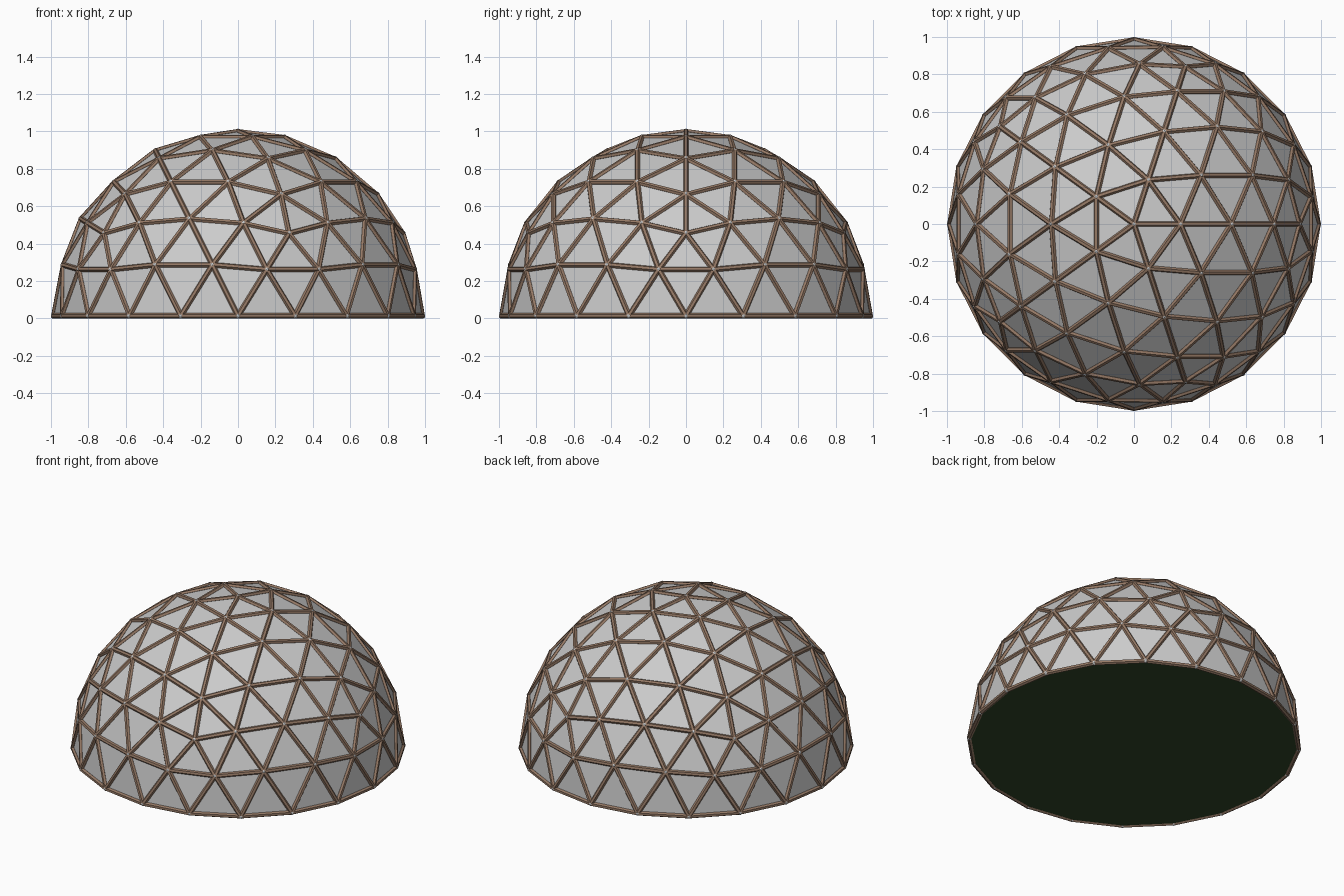
import bpy, bmesh, math
from mathutils import Vector, Matrix

if "Cube" in bpy.data.objects:
    bpy.data.objects.remove(bpy.data.objects["Cube"])

R = 0.986      # node radius of the dome
r = 0.0145     # strut radius
LIFT = 0.0135  # struts of the base ring rest on the ground


def material(name, col):
    m = bpy.data.materials.new(name)
    m.diffuse_color = (*col, 1)
    m.use_nodes = True
    m.node_tree.nodes["Principled BSDF"].inputs["Base Color"].default_value = m.diffuse_color
    return m


def add_object(name, bm, mat=None):
    me = bpy.data.meshes.new(name)
    bm.to_mesh(me)
    bm.free()
    ob = bpy.data.objects.new(name, me)
    bpy.context.collection.objects.link(ob)
    if mat:
        me.materials.append(mat)
    return ob


wood = material("wood", (0.30, 0.19, 0.13))
ground = material("dark_green", (0.03, 0.06, 0.02))

# faceted panels: upper half of a four-frequency icosphere
shell = bmesh.new()
bmesh.ops.create_icosphere(shell, subdivisions=3, radius=R)
low = [v for v in shell.verts if v.co.z < -0.01]
bmesh.ops.delete(shell, geom=low, context='VERTS')
bmesh.ops.translate(shell, verts=shell.verts, vec=(0, 0, LIFT))
edges = [(e.verts[0].co.copy(), e.verts[1].co.copy()) for e in shell.edges]
nodes = [v.co.copy() for v in shell.verts]
add_object("panels", shell)

# hexagonal strut along every edge
struts = bmesh.new()
for a, b in edges:
    d = b - a
    mid = (a + b) / 2
    out = (mid - Vector((0, 0, LIFT))).normalized()
    z = d.normalized()
    side = z.cross(out)
    rot = Matrix((out, side * -1, z)).transposed().to_4x4()
    bmesh.ops.create_cone(struts, cap_ends=True, segments=6, radius1=r, radius2=r,
                          depth=d.length, matrix=Matrix.Translation(mid) @ rot)
add_object("struts", struts, wood)

# small grey hub at every node
hubs = bmesh.new()
for n in nodes:
    bmesh.ops.create_icosphere(hubs, subdivisions=2, radius=r * 1.05,
                               matrix=Matrix.Translation(n))
add_object("hubs", hubs)

# dark floor closing the base
floor = bmesh.new()
bmesh.ops.create_circle(floor, cap_ends=True, segments=20, radius=R,
                        matrix=Matrix.Translation((0, 0, LIFT * 0.5)))
bmesh.ops.rotate(floor, verts=floor.verts, cent=(0, 0, 0), matrix=Matrix.Rotation(0, 3, 'Z'))
bmesh.ops.reverse_faces(floor, faces=floor.faces)
add_object("floor", floor, ground)
